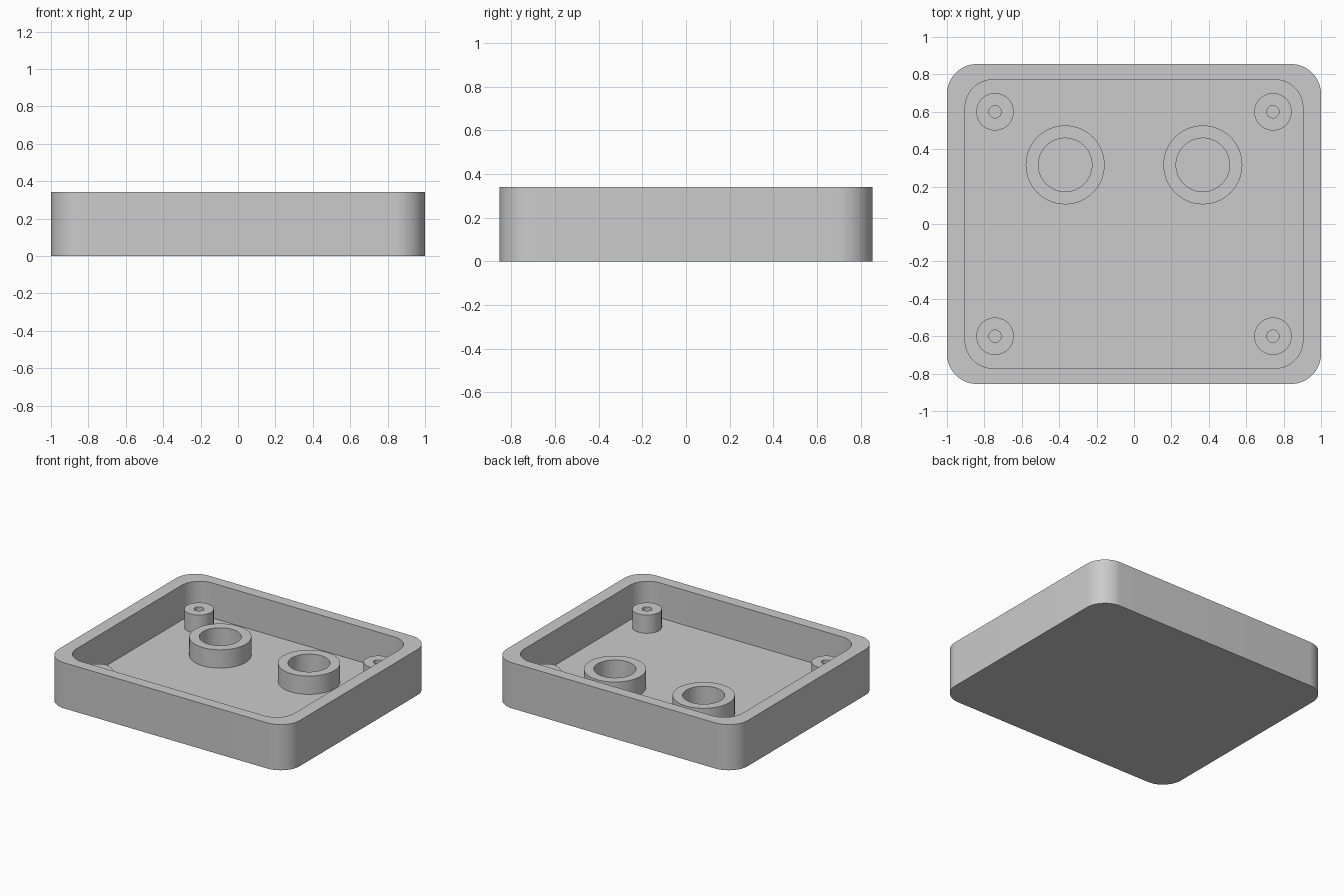
import bpy, bmesh, math

# Remove the default cube only
if "Cube" in bpy.data.objects:
    bpy.data.objects.remove(bpy.data.objects["Cube"], do_unlink=True)

# Single grey material
GREY = (0.6, 0.6, 0.6, 1)
grey = bpy.data.materials.new("grey_plastic")
grey.use_nodes = True
grey.diffuse_color = GREY
grey.node_tree.nodes["Principled BSDF"].inputs["Base Color"].default_value = GREY

FLOOR_Z, BOSS_Z, RIM_Z = 0.08, 0.217, 0.342


def rounded_rect(hx, hy, r, z, steps=16):
    """Closed outline of a rounded rectangle at height z."""
    pts = []
    for q, (sx, sy) in enumerate([(1, 1), (-1, 1), (-1, -1), (1, -1)]):
        for i in range(steps + 1):
            a = (q + i / steps) * math.pi / 2
            pts.append((sx * (hx - r) + r * math.cos(a),
                        sy * (hy - r) + r * math.sin(a), z))
    return pts


def circle(r, z, steps=64):
    return [(r * math.cos(2 * math.pi * i / steps),
             r * math.sin(2 * math.pi * i / steps), z) for i in range(steps)]


def loft(name, outlines, location=(0, 0, 0), closed=False):
    """Bridge successive outlines; cap the ends, or join last to first."""
    bm = bmesh.new()
    loops = [[bm.verts.new(p) for p in o] for o in outlines]
    pairs = list(zip(loops, loops[1:]))
    if closed:
        pairs.append((loops[-1], loops[0]))
    else:
        bm.faces.new(loops[0])
        bm.faces.new(loops[-1])
    for a, b in pairs:
        for i in range(len(a)):
            j = (i + 1) % len(a)
            bm.faces.new((a[i], a[j], b[j], b[i]))
    bmesh.ops.recalc_face_normals(bm, faces=bm.faces)
    mesh = bpy.data.meshes.new(name)
    bm.to_mesh(mesh)
    bm.free()
    mesh.materials.append(grey)
    obj = bpy.data.objects.new(name, mesh)
    obj.location = location
    bpy.context.collection.objects.link(obj)
    bpy.ops.object.select_all(action='DESELECT')
    obj.select_set(True)
    bpy.context.view_layer.objects.active = obj
    bpy.ops.object.shade_smooth_by_angle(angle=math.radians(30))
    return obj


def boss(name, x, y, outer, inner):
    """Hollow cylinder standing on the tray floor."""
    loft(name, [circle(outer, FLOOR_Z), circle(outer, BOSS_Z),
                circle(inner, BOSS_Z), circle(inner, FLOOR_Z)],
         (x, y, 0), closed=True)


# Open tray: outer wall, rim, inner wall and floor
outer, inner = (1.0, 0.855, 0.16), (0.903, 0.772, 0.15)
loft("tray", [rounded_rect(*outer, 0), rounded_rect(*outer, RIM_Z),
              rounded_rect(*inner, RIM_Z), rounded_rect(*inner, FLOOR_Z)])

# Screw posts in the corners and wide rings towards the back
for side, sx in (("left", 1), ("right", -1)):
    for end, sy in (("back", 1), ("front", -1)):
        boss(f"screw_post_{end}_{side}", sx * 0.743, sy * 0.6, 0.1, 0.033)
    boss(f"ring_{side}", sx * 0.368, 0.316, 0.211, 0.143)
